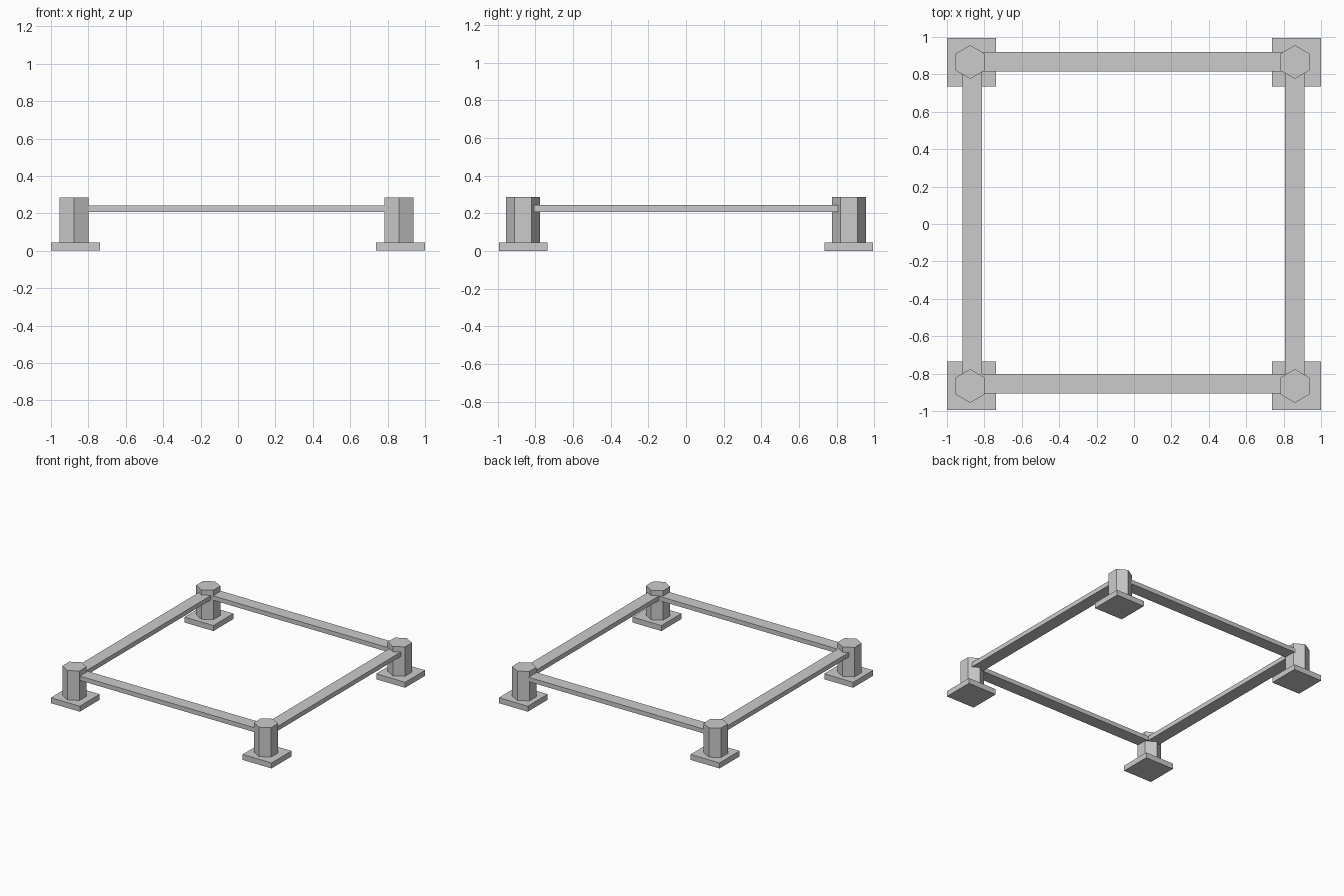
import bpy
import math

if "Cube" in bpy.data.objects:
    bpy.data.objects.remove(bpy.data.objects["Cube"])

grey = bpy.data.materials.new("plain_grey")
grey.diffuse_color = (0.6, 0.6, 0.6, 1)
grey.use_nodes = True
grey.node_tree.nodes["Principled BSDF"].inputs["Base Color"].default_value = grey.diffuse_color


def finish(name):
    obj = bpy.context.object
    obj.name = name
    obj.data.materials.append(grey)
    return obj


def box(name, lo, hi):
    centre = [(a + b) / 2 for a, b in zip(lo, hi)]
    bpy.ops.mesh.primitive_cube_add(size=1, location=centre)
    bpy.context.object.scale = [b - a for a, b in zip(lo, hi)]
    bpy.ops.object.transform_apply(location=False, rotation=False, scale=True)
    return finish(name)


PLATE_TOP, POST_TOP = 0.045, 0.286
POST_X = {"left": -0.876, "right": 0.860}
POST_Y = {"front": -0.866, "back": 0.866}
RAIL_LOW, RAIL_HIGH, RAIL_HALF = 0.206, 0.242, 0.052

# Four corner feet: a flat plate carrying a hexagonal post
for side, px in POST_X.items():
    for end, py in POST_Y.items():
        cx = math.copysign(0.869, px)
        cy = math.copysign(0.865, py)
        box(f"base_plate_{end}_{side}",
            (cx - 0.131, cy - 0.129, 0), (cx + 0.131, cy + 0.129, PLATE_TOP))
        # Six-sided post with corners pointing to front and back
        bpy.ops.mesh.primitive_cylinder_add(
            vertices=6, radius=0.09, depth=POST_TOP - PLATE_TOP,
            location=(px, py, (POST_TOP + PLATE_TOP) / 2))
        finish(f"post_{end}_{side}")

# Rails running left to right, ending inside the posts
for end, y in (("front", -0.854), ("back", 0.868)):
    box(f"rail_{end}", (POST_X["left"], y - RAIL_HALF, RAIL_LOW),
        (POST_X["right"], y + RAIL_HALF, RAIL_HIGH))

# Rails running front to back, ending inside the posts
for side, x in (("left", -0.865), ("right", 0.860)):
    box(f"rail_{side}", (x - RAIL_HALF, POST_Y["front"], RAIL_LOW),
        (x + RAIL_HALF, POST_Y["back"], RAIL_HIGH + 0.001))
